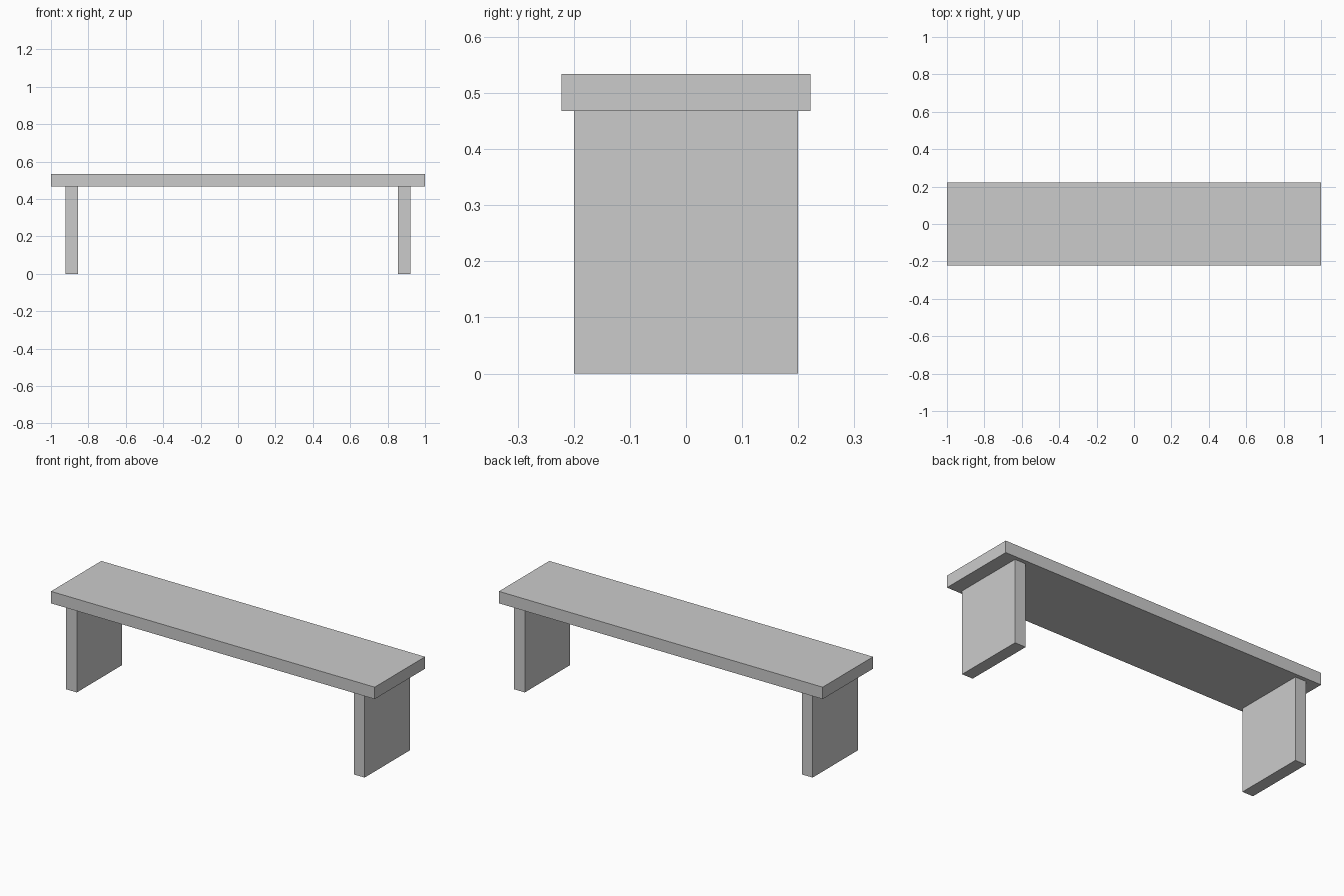
import bpy

if "Cube" in bpy.data.objects:
    bpy.data.objects.remove(bpy.data.objects["Cube"])

grey = bpy.data.materials.new("plain grey")
grey.diffuse_color = (0.6, 0.6, 0.6, 1)
grey.use_nodes = True
grey.node_tree.nodes["Principled BSDF"].inputs["Base Color"].default_value = grey.diffuse_color


def box(name, center, size):
    bpy.ops.mesh.primitive_cube_add(size=1, location=center)
    ob = bpy.context.object
    ob.name = name
    ob.scale = size
    bpy.ops.object.transform_apply(location=False, rotation=False, scale=True)
    ob.data.materials.append(grey)
    return ob


THICK = 0.0667   # board thickness
LEG_H = 0.4675   # leg height

# Seat plank
box("seat", (0, 0, LEG_H + THICK / 2), (2, 0.4445, THICK))

# Slab legs at both ends
for side, x in (("left", -1), ("right", 1)):
    box(side + "_leg", (x * 0.889, 0, LEG_H / 2), (THICK, 0.4, LEG_H))
